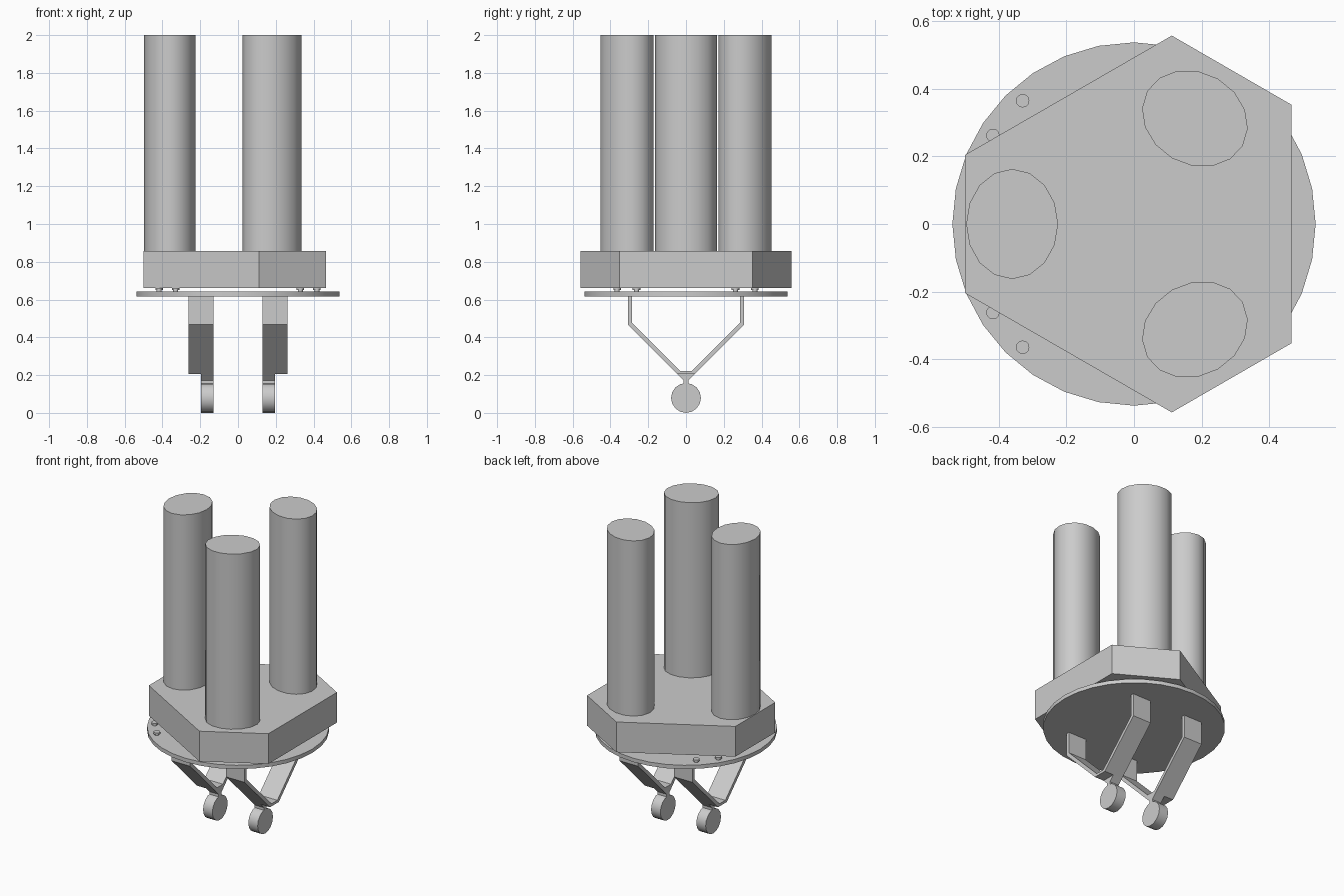
import bpy
import bmesh
from math import radians, cos, sin, pi
from mathutils import Matrix

if "Cube" in bpy.data.objects:
    bpy.data.objects.remove(bpy.data.objects["Cube"], do_unlink=True)

grey = bpy.data.materials.new("plain grey")
grey.use_nodes = True
grey.diffuse_color = (0.6, 0.6, 0.6, 1)
grey.node_tree.nodes["Principled BSDF"].inputs["Base Color"].default_value = (0.6, 0.6, 0.6, 1)


def prism(name, outline, depth, matrix=Matrix(), smooth=False):
    """Extrude a flat outline along its local z, then place it."""
    bm = bmesh.new()
    face = bm.faces.new([bm.verts.new((x, y, 0)) for x, y in outline])
    new = bmesh.ops.extrude_face_region(bm, geom=[face])["geom"]
    verts = [v for v in new if isinstance(v, bmesh.types.BMVert)]
    bmesh.ops.translate(bm, vec=(0, 0, depth), verts=verts)
    bmesh.ops.transform(bm, matrix=matrix, verts=bm.verts)
    bmesh.ops.recalc_face_normals(bm, faces=bm.faces)
    mesh = bpy.data.meshes.new(name)
    bm.to_mesh(mesh)
    bm.free()
    mesh.materials.append(grey)
    obj = bpy.data.objects.new(name, mesh)
    bpy.context.collection.objects.link(obj)
    if smooth:
        bpy.ops.object.select_all(action="DESELECT")
        obj.select_set(True)
        bpy.context.view_layer.objects.active = obj
        bpy.ops.object.shade_smooth_by_angle(angle=radians(35))
    return obj


def ellipse(rx, ry, sides):
    return [(rx * cos(2 * pi * i / sides), ry * sin(2 * pi * i / sides))
            for i in range(sides)]


def mirrored(half):
    return half + [(-x, y) for x, y in reversed(half)]


def at(x, y, z):
    return Matrix.Translation((x, y, z))


# Three tall oval tubes set around the centre
for i, angle in enumerate((180, 60, -60)):
    place = Matrix.Rotation(radians(angle), 4, "Z") @ at(0.361, 0, 0.855)
    prism(f"tube_{i + 1}", ellipse(0.136, 0.163, 16), 1.145, place, True)

# Thick six-sided block
right_side = [(-0.5, 0.205), (0.112, 0.558), (0.467, 0.353)]
block = right_side + [(x, -y) for x, y in reversed(right_side)]
prism("block", block, 0.197, at(0, 0, 0.66))

# Thin round plate
prism("round_plate", ellipse(0.538, 0.538, 32), 0.025, at(0, 0, 0.617), True)

# Short headed pins between plate and block
for sx in (-1, 1):
    for sy in (-1, 1):
        for x, y in ((0.33, 0.365), (0.418, 0.262)):
            spot = (sx * x, sy * y)
            prism("pin_stem", ellipse(0.013, 0.013, 12), 0.014, at(*spot, 0.64), True)
            prism("pin_head", ellipse(0.02, 0.02, 12), 0.012, at(*spot, 0.65), True)

# Bent struts, with a neck and wheel on the inner half of each
strut = [(-0.308, 0.618), (-0.308, 0.468), (-0.045, 0.205), (0.045, 0.205),
         (0.308, 0.468), (0.308, 0.618), (0.286, 0.618), (0.286, 0.478),
         (0.03, 0.222), (-0.03, 0.222), (-0.286, 0.478), (-0.286, 0.618)]
neck = mirrored([(-0.045, 0.205), (-0.013, 0.172), (-0.013, 0.14)])
wheel = [(x, z + 0.079) for x, z in ellipse(0.079, 0.079, 16)]
upright = Matrix(((0, 0, 1, 0), (1, 0, 0, 0), (0, 1, 0, 0), (0, 0, 0, 1)))
for side, sign in (("left", 1), ("right", -1)):
    place = at(sign * 0.13, 0, 0) @ upright
    prism(f"{side}_strut", strut, sign * 0.133, place)
    prism(f"{side}_neck", neck, sign * 0.067, place)
    prism(f"{side}_wheel", wheel, sign * 0.067, place, True)
